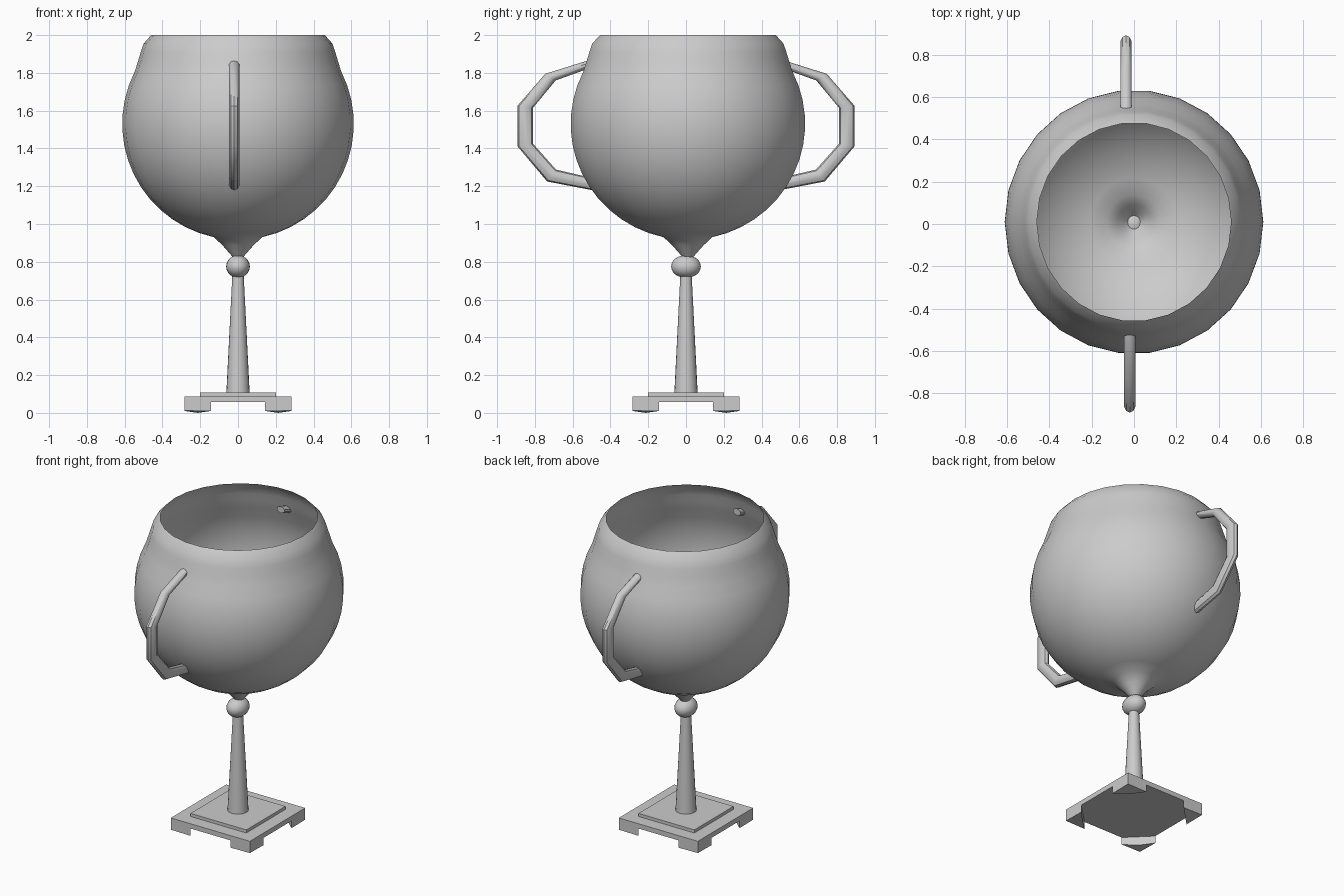
import bpy, bmesh, math
from mathutils import Vector

if "Cube" in bpy.data.objects:
    bpy.data.objects.remove(bpy.data.objects["Cube"])


def make(name, verts, faces, smooth=None):
    me = bpy.data.meshes.new(name)
    me.from_pydata(verts, [], faces)
    bm = bmesh.new()
    bm.from_mesh(me)
    bmesh.ops.recalc_face_normals(bm, faces=bm.faces)
    bm.to_mesh(me)
    bm.free()
    ob = bpy.data.objects.new(name, me)
    bpy.context.collection.objects.link(ob)
    if smooth:
        bpy.ops.object.select_all(action='DESELECT')
        ob.select_set(True)
        bpy.context.view_layer.objects.active = ob
        bpy.ops.object.shade_smooth_by_angle(angle=math.radians(smooth))
    return ob


def skin(rings, n, caps):
    """Join equal rings of n points into a tube."""
    verts = [p for r in rings for p in r]
    faces = [(k * n + i, k * n + (i + 1) % n, (k + 1) * n + (i + 1) % n, (k + 1) * n + i)
             for k in range(len(rings) - 1) for i in range(n)]
    if caps:
        faces += [tuple(range(n)), tuple(range(len(verts) - n, len(verts)))]
    return verts, faces


def lathe(name, profile, n, sy=1.0, cy=0.0, caps=True, smooth=40):
    rings = [[(r * math.cos(2 * math.pi * i / n), cy + sy * r * math.sin(2 * math.pi * i / n), z)
              for i in range(n)] for r, z in profile]
    return make(name, *skin(rings, n, caps), smooth)


def box(name, half, z0, z1):
    ring = [(-half, -half), (half, -half), (half, half), (-half, half)]
    return make(name, *skin([[(x, y, z) for x, y in ring] for z in (z0, z1)], 4, True))


# Bowl: funnel, round belly and drawn-in rim, single thin wall
R, CZ = 0.613, 1.53
profile = [(0.028, 0.825), (0.045, 0.845), (0.08, 0.885)]
for k in range(15):
    a = math.radians(-78 + 105 * k / 14)
    profile.append((R * math.cos(a), CZ + R * math.sin(a)))
profile += [(0.53, 1.86), (0.515, 1.91), (0.50, 1.955), (0.46, 2.0)]
lathe("bowl", profile, 26, sy=1.02, cy=0.01, caps=False, smooth=50)

# Knob under the bowl
knob = [(max(0.063 * math.sin(math.pi * k / 12), 0.0005), 0.775 - 0.06 * math.cos(math.pi * k / 12))
        for k in range(13)]
lathe("stem_knob", knob, 20, sy=1.25)

# Tapered stem
lathe("stem", [(0.062, 0.10), (0.03, 0.73)], 20)

# Stepped square base
box("base_plate", 0.283, 0.057, 0.088)
box("base_step", 0.2, 0.088, 0.108)

# Triangular corner feet
H, L = 0.283, 0.14
for sx in (-1, 1):
    for sy in (-1, 1):
        plan = [(H, H, 0.012), (H - L, H, 0.01), (H - L / 2, H - L / 2, 0.0), (H, H - L, 0.01)]
        low = [(sx * x, sy * y, z) for x, y, z in plan]
        top = [(sx * x, sy * y, 0.06) for x, y, z in plan]
        make("base_foot", *skin([low, top], 4, True))

# Faceted handles: outer and inner outline points (y, z)
outer = [(0.49, 1.875), (0.745, 1.795), (0.893, 1.625), (0.893, 1.412), (0.735, 1.225), (0.49, 1.178)]
inner = [(0.49, 1.832), (0.69, 1.76), (0.81, 1.615), (0.81, 1.425), (0.688, 1.288), (0.49, 1.242)]
N = 10
for name, s, cx in (("front_handle", -1, -0.02), ("back_handle", 1, -0.038)):
    rings = []
    for o, i in zip(outer, inner):
        o, i = Vector((cx, s * o[0], o[1])), Vector((cx, s * i[0], i[1]))
        mid, arm = (o + i) / 2, (o - i) / 2
        rings.append([mid + arm * math.cos(2 * math.pi * k / N)
                      + Vector((0.028 * math.sin(2 * math.pi * k / N), 0, 0)) for k in range(N)])
    make(name, *skin(rings, N, True), 37)
